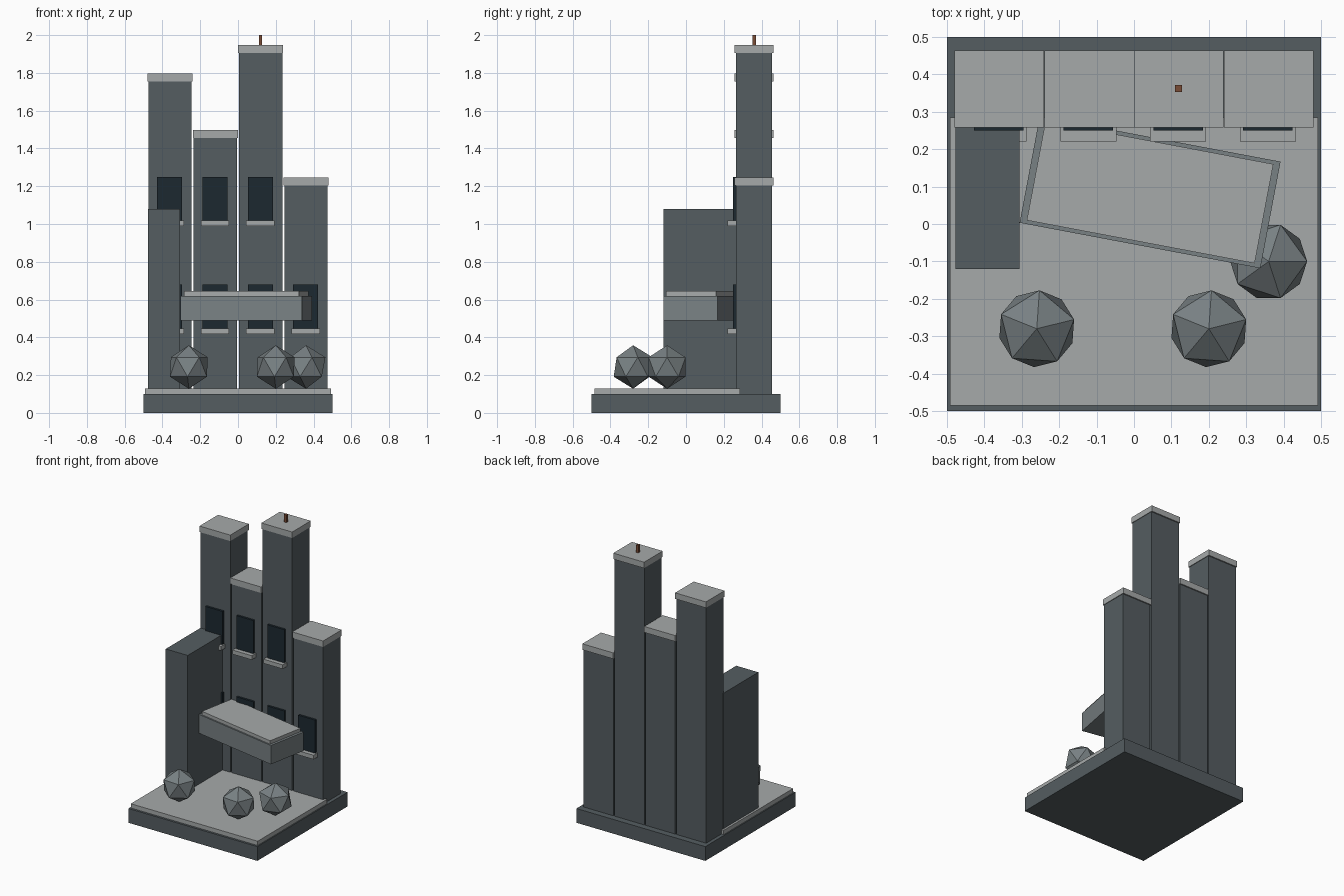
import bpy
import math

if "Cube" in bpy.data.objects:
    bpy.data.objects.remove(bpy.data.objects["Cube"])


def material(name, rgb):
    m = bpy.data.materials.new(name)
    m.diffuse_color = (*rgb, 1)
    m.use_nodes = True
    m.node_tree.nodes["Principled BSDF"].inputs["Base Color"].default_value = m.diffuse_color
    return m


DARK = material("dark_slate", (0.09, 0.11, 0.12))
LIGHT = material("light_stone", (0.38, 0.40, 0.40))
MID = material("mid_stone", (0.19, 0.22, 0.23))
GLASS = material("window_dark", (0.012, 0.022, 0.03))
RUST = material("rust", (0.19, 0.07, 0.035))


def box(name, x, y, z, mat, angle=0):
    """Box from (min, max) ranges, turned about its own vertical axis."""
    ranges = (x, y, z)
    bpy.ops.mesh.primitive_cube_add(size=1, location=[(a + b) / 2 for a, b in ranges])
    o = bpy.context.object
    o.name = name
    o.scale = [b - a for a, b in ranges]
    o.rotation_euler.z = math.radians(angle)
    o.data.materials.append(mat)
    return o


def span(c, size):
    return (c - size / 2, c + size / 2)


# Base and paved court
box("base", (-0.5, 0.5), (-0.5, 0.5), (0, 0.10), DARK)
box("paving", (-0.492, 0.492), (-0.485, 0.285), (0.10, 0.13), LIGHT)

# Row of towers with caps, windows and sills
for i, (x, top) in enumerate([(-0.36, 1.755), (-0.12, 1.455), (0.12, 1.905), (0.36, 1.205)]):
    n = i + 1
    box(f"tower_{n}", span(x, 0.23), (0.265, 0.455), (0.10, top), DARK)
    box(f"tower_cap_{n}", span(x, 0.239), (0.258, 0.464), (top, top + 0.042), LIGHT)
    for row, z in enumerate([0.56, 1.13]):
        if z + 0.3 > top:
            continue
        box(f"window_{n}_{row}", span(x - 0.002, 0.132), (0.25, 0.27), span(z, 0.24), GLASS)
        box(f"window_sill_{n}_{row}", span(x - 0.002, 0.15), (0.22, 0.27), span(z - 0.127, 0.029), LIGHT)

# Mast on the tallest tower
box("mast", span(0.119, 0.018), span(0.362, 0.018), (1.94, 2.0), RUST)

# Side wing
box("side_wing", (-0.477, -0.306), (-0.12, 0.268), (0.10, 1.08), DARK)

# Turned canopy with roof slab
box("canopy", span(0.043, 0.655), span(0.085, 0.29), (0.488, 0.62), MID, -10.7)
box("canopy_slab", span(0.043, 0.62), span(0.085, 0.27), (0.62, 0.644), LIGHT, -10.7)

# Low-poly shrubs
for i, (x, y, turn) in enumerate([(-0.26, -0.28, 14), (0.20, -0.28, 14), (0.36, -0.10, 0)]):
    bpy.ops.mesh.primitive_ico_sphere_add(subdivisions=1, radius=0.115, location=(x, y, 0.243),
                                          rotation=(0, 0, math.radians(turn)))
    o = bpy.context.object
    o.name = f"shrub_{i + 1}"
    o.data.materials.append(MID)
